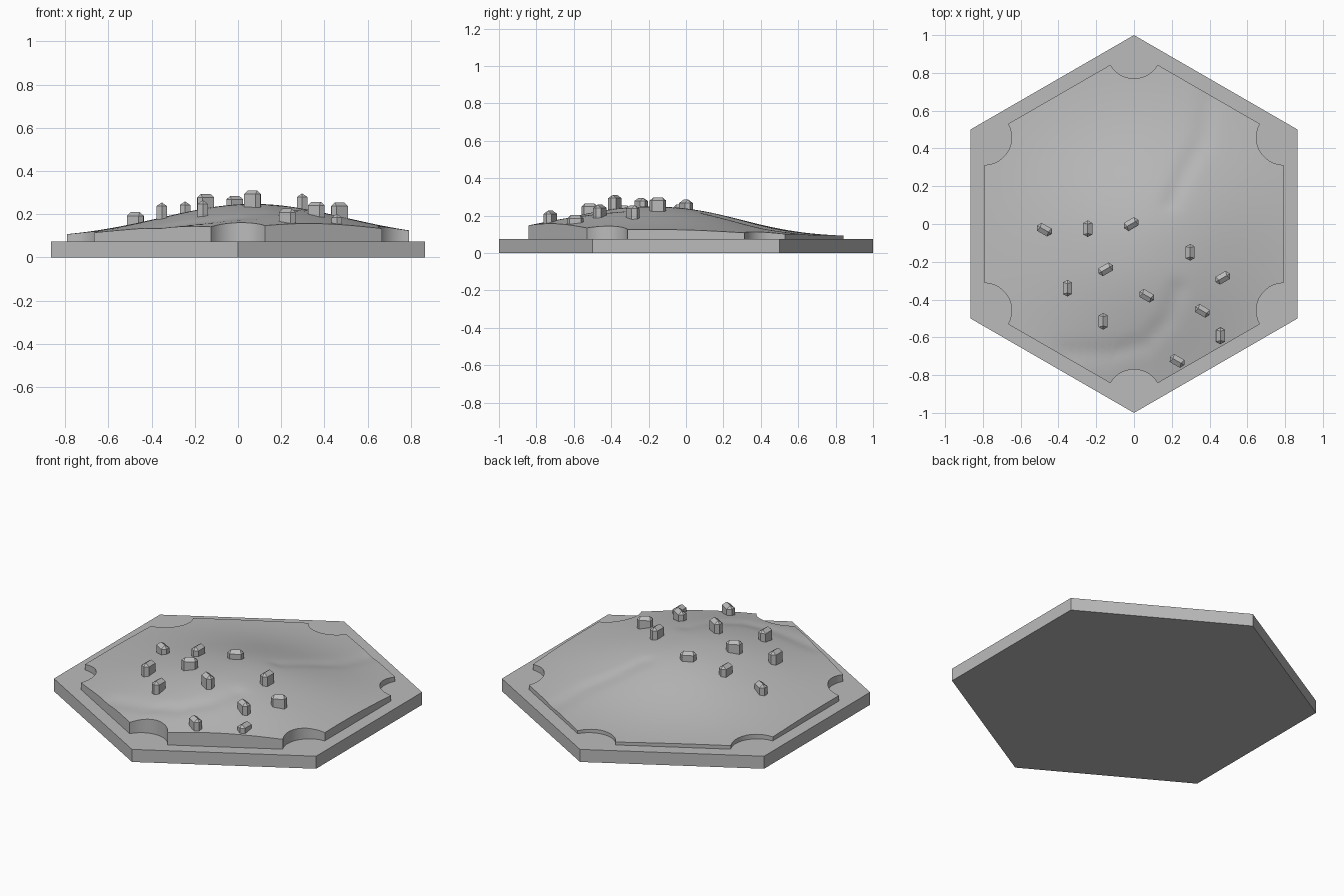
import bpy, bmesh
from math import sin, cos, pi, radians, exp, sqrt
from mathutils import Vector, Matrix

cube = bpy.data.objects.get("Cube")
if cube:
    bpy.data.objects.remove(cube, do_unlink=True)

grey = bpy.data.materials.new("stone_grey")
grey.use_nodes = True
COLOUR = (0.5, 0.5, 0.5, 1)
grey.diffuse_color = COLOUR
grey.node_tree.nodes["Principled BSDF"].inputs["Base Color"].default_value = COLOUR

BASE_TOP = 0.075
CORNER = 0.915      # corner radius of the raised ground
NOTCH = 0.145       # radius of the corner cut-outs


def add_object(name, bm):
    bmesh.ops.recalc_face_normals(bm, faces=bm.faces[:])
    mesh = bpy.data.meshes.new(name)
    bm.to_mesh(mesh)
    bm.free()
    mesh.materials.append(grey)
    ob = bpy.data.objects.new(name, mesh)
    bpy.context.collection.objects.link(ob)
    return ob


def prism(bm, points, z0, z1):
    low = [bm.verts.new((x, y, z0)) for x, y in points]
    high = [bm.verts.new((x, y, z1)) for x, y in points]
    n = len(points)
    for i in range(n):
        j = (i + 1) % n
        bm.faces.new((low[i], low[j], high[j], high[i]))
    bm.faces.new(low[::-1])
    return high


# Hexagonal base slab
bm = bmesh.new()
corners = [(cos(pi / 2 + i * pi / 3), sin(pi / 2 + i * pi / 3)) for i in range(6)]
bm.faces.new(prism(bm, corners, 0, BASE_TOP))
add_object("hex_base", bm)

# Shallow creases that run down the hill
CREASES = [
    [(0.40, 0.66), (0.36, 0.44), (0.27, 0.28), (0.2, 0.12)],
    [(0.23, -0.35), (0.18, -0.5), (0.06, -0.63), (-0.12, -0.68), (-0.36, -0.68)],
]


def crease_distance(p):
    best = 9
    for path in CREASES:
        for a, b in zip(path, path[1:]):
            a, b = Vector(a), Vector(b)
            t = max(0, min(1, (p - a).dot(b - a) / (b - a).length_squared))
            best = min(best, (p - a - t * (b - a)).length)
    return best


def ground(x, y):
    dx, dy = abs(x - 0.07) / 0.6, y + 0.2
    fall = dx ** 2 + ((dy / 0.62) ** 2.4 if dy > 0 else (dy / 0.65) ** 2)
    dent = 0.008 * exp(-(crease_distance(Vector((x, y))) / 0.05) ** 2)
    return 0.088 + 0.16 * exp(-fall) - dent


# Outline of the raised ground: hexagon with round corner cut-outs
outline = []
for i in range(6):
    a = pi / 2 + i * pi / 3
    c = Vector((cos(a), sin(a))) * CORNER
    nxt = Vector((cos(a + pi / 3), sin(a + pi / 3))) * CORNER
    for k in range(13):
        t = a + pi + radians(60 - 120 * k / 12)
        # sweep the arc anticlockwise around the hexagon
        outline.append(c + NOTCH * Vector((cos(t), sin(t))))
    step = (nxt - c).normalized()
    span = CORNER - 2 * NOTCH
    outline += [c + step * (NOTCH + span * k / 14) for k in range(1, 14)]

# Hill surface in concentric rings, with walls down to the base
bm = bmesh.new()
RINGS = 32
centre = bm.verts.new((0, 0, ground(0, 0)))
inner = None
n = len(outline)
for r in range(1, RINGS + 1):
    pts = [p * (r / RINGS) for p in outline]
    ring = [bm.verts.new((p.x, p.y, ground(p.x, p.y))) for p in pts]
    for i in range(n):
        j = (i + 1) % n
        if inner:
            bm.faces.new((inner[i], ring[i], ring[j], inner[j]))
        else:
            bm.faces.new((centre, ring[i], ring[j]))
    inner = ring
foot = [bm.verts.new((p.x, p.y, BASE_TOP - 0.002)) for p in outline]
for i in range(n):
    j = (i + 1) % n
    bm.faces.new((inner[i], foot[i], foot[j], inner[j]))
hill = add_object("hill", bm)
bpy.ops.object.select_all(action='DESELECT')
hill.select_set(True)
bpy.context.view_layer.objects.active = hill
bpy.ops.object.shade_smooth_by_angle(angle=radians(35))

# Small ridged blocks: x, y, top height, direction of the long axis
BLOCKS = [
    (-0.475, -0.03, 0.21, -30), (-0.245, -0.025, 0.26, 90),
    (-0.015, 0.0, 0.285, 30), (-0.15, -0.24, 0.295, 30),
    (0.297, -0.15, 0.297, 90), (0.47, -0.285, 0.255, 30),
    (-0.353, -0.34, 0.255, 90), (0.067, -0.38, 0.31, -30),
    (-0.163, -0.515, 0.265, 90), (0.362, -0.46, 0.258, -30),
    (0.458, -0.592, 0.202, 90), (0.228, -0.725, 0.226, -30),
]
HALF_L, HALF_W, SHOULDER, ROOF = 0.044, 0.024, 0.031, 0.017
plan = [(HALF_L, 0), (SHOULDER, HALF_W), (-SHOULDER, HALF_W),
        (-HALF_L, 0), (-SHOULDER, -HALF_W), (SHOULDER, -HALF_W)]
for k, (x, y, top, angle) in enumerate(BLOCKS):
    bm = bmesh.new()
    e = prism(bm, plan, -0.08, -ROOF)
    right = bm.verts.new((SHOULDER * 0.8, 0, 0))
    left = bm.verts.new((-SHOULDER * 0.8, 0, 0))
    for face in ((e[0], e[1], right), (e[5], e[0], right), (e[2], e[3], left),
                 (e[3], e[4], left), (e[1], e[2], left, right), (e[4], e[5], right, left)):
        bm.faces.new(face)
    bm.transform(Matrix.Translation((x, y, top)) @ Matrix.Rotation(radians(angle), 4, 'Z'))
    add_object(f"block_{k + 1}", bm)
